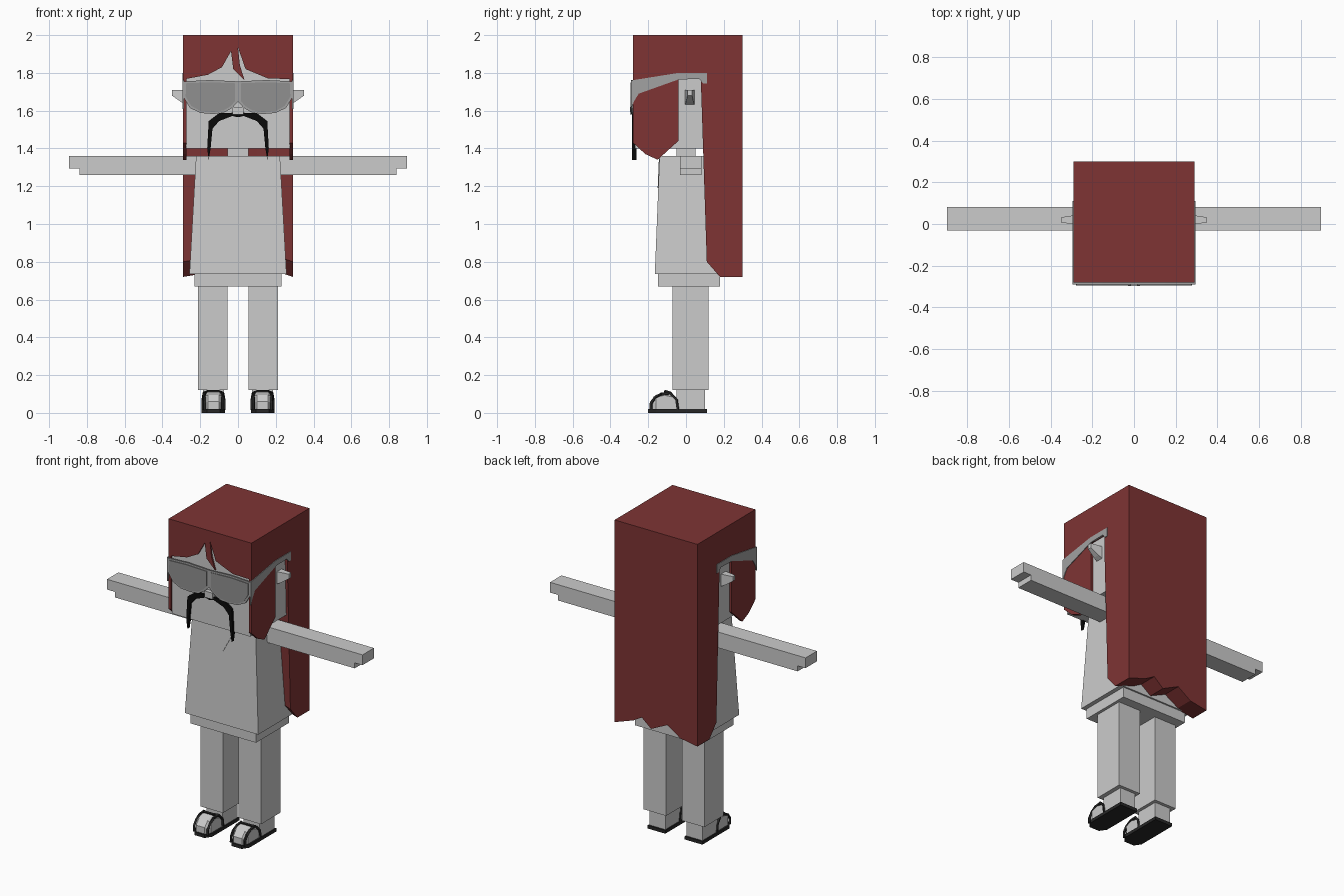
import bpy, bmesh
from mathutils import Vector

if "Cube" in bpy.data.objects:
    bpy.data.objects.remove(bpy.data.objects["Cube"], do_unlink=True)


def material(name, r, g, b):
    m = bpy.data.materials.new(name)
    m.use_nodes = True
    m.diffuse_color = (r, g, b, 1)
    bsdf = next(n for n in m.node_tree.nodes if n.type == 'BSDF_PRINCIPLED')
    bsdf.inputs["Base Color"].default_value = (r, g, b, 1)
    bsdf.inputs["Roughness"].default_value = 0.8
    return m


PALE = material("pale grey", 0.6, 0.6, 0.6)
HAIR = material("dark red", 0.21, 0.034, 0.034)
FRAME = material("mid grey", 0.36, 0.36, 0.36)
LENS = material("lens grey", 0.28, 0.28, 0.28)
BLACK = material("black", 0.003, 0.003, 0.003)
RUBBER = material("charcoal", 0.02, 0.02, 0.02)


def loft(name, rings, mat, mirror=False):
    """Join equal-length rings of points into a closed solid."""
    bm = bmesh.new()
    rows = [[bm.verts.new(p) for p in ring] for ring in rings]
    n = len(rows[0])
    for a, b in zip(rows, rows[1:]):
        for i in range(n):
            j = (i + 1) % n
            bm.faces.new((a[i], a[j], b[j], b[i]))
    bm.faces.new(rows[0])
    bm.faces.new(rows[-1])
    bmesh.ops.recalc_face_normals(bm, faces=bm.faces)
    mesh = bpy.data.meshes.new(name)
    bm.to_mesh(mesh)
    bm.free()
    ob = bpy.data.objects.new(name, mesh)
    bpy.context.collection.objects.link(ob)
    mesh.materials.append(mat)
    if mirror:
        ob.modifiers.new("Mirror", 'MIRROR').use_mirror_merge = False
    return ob


def prism(name, axis, pts, lo, hi, mat, mirror=False):
    """Extrude a flat outline along one axis."""
    def place(p, d):
        q = list(p)
        q.insert("xyz".index(axis), d)
        return q
    return loft(name, [[place(p, d) for p in pts] for d in (lo, hi)], mat, mirror)


def rect(x0, x1, y0, y1):
    return [(x0, y0), (x1, y0), (x1, y1), (x0, y1)]


def box(name, x, y, z, mat, mirror=False):
    return prism(name, 'z', rect(*x, *y), *z, mat, mirror)


def both_sides(half):
    """Complete an outline whose first and last points lie on x = 0."""
    return half + [(-x, z) for x, z in half[-2:0:-1]]


# Head, nose, ears, neck
box("head", (-.275, .275), (-.27, .2), (1.4, 1.95), PALE)
box("nose", (-.028, .028), (-.297, -.26), (1.58, 1.62), PALE)
loft("ear", [
    [(.27, y, z) for y, z in rect(-.005, .045, 1.63, 1.71)],
    [(.30, y, z) for y, z in rect(0, .04, 1.645, 1.71)],
    [(.35, y, z) for y, z in rect(.008, .032, 1.68, 1.71)],
], PALE, True)
box("neck", (-.055, .055), (-.05, .05), (1.34, 1.41), PALE)

# Hair: crown, fringe, sideburns and the long back with its ragged hem
box("hair_crown", (-.29, .29), (-.28, .3), (1.94, 2), HAIR)
fringe = [(-.275, 1.94), (-.275, 1.768), (-.16, 1.79), (-.085, 1.83),
          (-.037, 1.915), (-.025, 1.82), (.035, 1.76), (.01, 1.84),
          (0, 1.935), (.04, 1.82), (.16, 1.77), (.275, 1.768), (.275, 1.94)]
prism("hair_fringe", 'y', fringe, -.28, -.265, HAIR)
sideburn = [(-.28, 1.94), (-.28, 1.43), (-.215, 1.37), (-.15, 1.34),
            (-.04, 1.44), (-.04, 1.77), (.09, 1.77), (.09, 1.94)]
prism("hair_sideburn", 'x', sideburn, .272, .29, HAIR, True)
hem = [(-.29, 0), (-.17, .02), (-.08, .08), (.035, .025),
       (.10, .08), (.16, .045), (.29, 0)]
loft("hair_back", [
    [(x, y, z) for y, z in ((.08, 1.94), (.08, 1.72), (.11, .8 + d),
                            (.18, .72 + d), (.3, .72 + d), (.3, 1.94))]
    for x, d in hem], HAIR)

# Sunglasses
rim = both_sides([(0, 1.755), (.15, 1.762), (.288, 1.755), (.288, 1.67),
                  (.255, 1.615), (.2, 1.588), (.13, 1.582), (.07, 1.592),
                  (.03, 1.615), (0, 1.648)])
prism("glasses_frame", 'y', rim, -.290, -.281, FRAME)
lens = [(.015, 1.745), (.15, 1.75), (.275, 1.745), (.277, 1.675),
        (.247, 1.625), (.2, 1.599), (.13, 1.593), (.075, 1.602),
        (.037, 1.625), (.015, 1.652)]
prism("glasses_lens", 'y', lens, -.294, -.289, LENS, True)
temple = [(-.29, 1.76), (-.04, 1.8), (.11, 1.8), (.11, 1.745), (.09, 1.745),
          (.07, 1.768), (-.04, 1.765), (-.25, 1.69), (-.275, 1.65), (-.29, 1.61)]
prism("glasses_temple", 'x', temple, .286, .294, FRAME, True)

# Drooping moustache
moustache = both_sides([(0, 1.59), (.1, 1.587), (.155, 1.545), (.163, 1.4),
                        (.155, 1.34), (.145, 1.4), (.135, 1.505),
                        (.1, 1.545), (.03, 1.572), (0, 1.565)])
prism("moustache", 'y', moustache, -.285, -.262, BLACK)

# Tunic with a V neckline, and hips
loft("tunic", [
    [(x, y, 1.36) for x, y in rect(-.222, .222, -.14, .12)],
    [(x, y, .735) for x, y in rect(-.257, .257, -.165, .19)],
], PALE)
loft("neckline", [
    [(-.09, y, 1.36), (.09, y, 1.36), (0, y - .007, 1.19)]
    for y in (-.135, -.143)], PALE)
box("hips", (-.23, .23), (-.148, .18), (.67, .74), PALE)

# Arms and hands
box("arm", (.2, .84), (-.032, .082), (1.26, 1.36), PALE, True)
box("hand", (.835, .895), (-.032, .082), (1.295, 1.36), PALE, True)

# Legs and heels
box("leg", (.055, .212), (-.072, .12), (.12, .68), PALE, True)
box("heel", (.075, .185), (-.05, .1), (.015, .125), PALE, True)

# Rounded toes, wider at the back than at the tip
toe = [(-.19, .015), (-.19, .06), (-.16, .095), (-.115, .11),
       (-.075, .1), (-.048, .07), (-.04, .015)]
loft("toe", [
    [(x, max(y, limit), z * scale if z > .02 else z) for y, z in toe]
    for x, limit, scale in ((.078, -.16, .85), (.1, -.19, 1),
                            (.16, -.19, 1), (.182, -.16, .85))], PALE, True)

# Sandal soles
sole = [(.068, .11), (.068, -.16), (.095, -.2), (.165, -.2), (.192, -.16), (.192, .11)]
prism("sandal_sole", 'z', sole, 0, .02, RUBBER, True)


def strap(name, points):
    """Sweep a thin square cord along a path."""
    path = [Vector(p) for p in points]
    rings = []
    for i, p in enumerate(path):
        t = (path[min(i + 1, len(path) - 1)] - path[max(i - 1, 0)]).normalized()
        u = t.cross(Vector((.3, 1, .2))).normalized() * .006
        v = t.cross(u).normalized() * .006
        rings.append([p + u + v, p - u + v, p - u - v, p + u - v])
    loft(name, rings, RUBBER, True)


# Sandal straps: one over the instep and one running forward on each side
strap("instep_strap", [(.074, -.042, .015), (.074, -.05, .07), (.08, -.085, .105),
                       (.1, -.11, .114), (.16, -.11, .114), (.18, -.085, .105),
                       (.186, -.05, .07), (.186, -.042, .015)])
for side, x in (("inner", .082), ("outer", .178)):
    strap(side + "_strap", [(x, -.09, .104), (x, -.13, .1), (x, -.165, .08),
                            (x, -.185, .05), (x, -.185, .015)])
